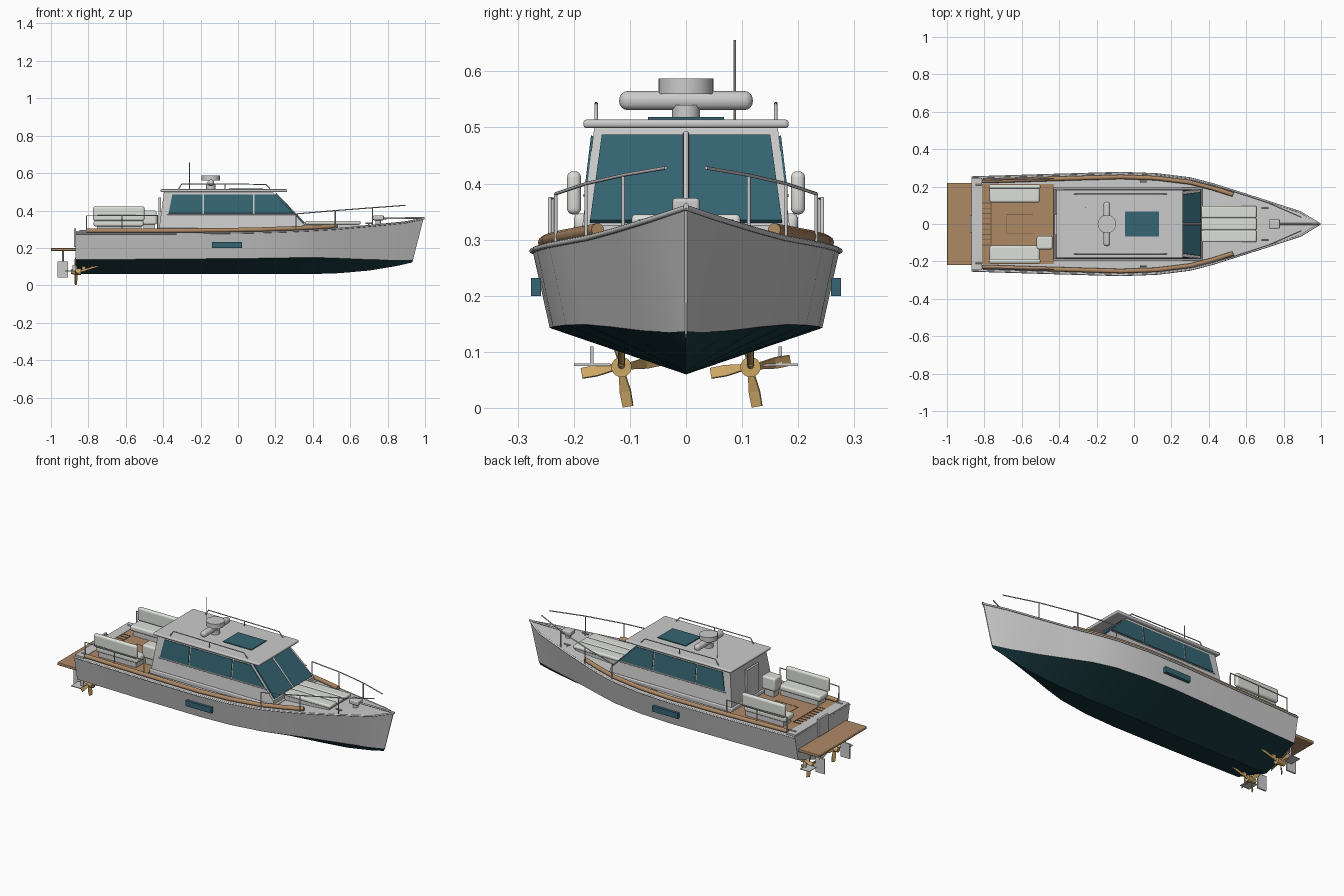
import bpy, bmesh, math
from mathutils import Vector

if "Cube" in bpy.data.objects:
    bpy.data.objects.remove(bpy.data.objects["Cube"])


def mat(name, c):
    m = bpy.data.materials.new(name)
    m.diffuse_color = (*c, 1)
    m.use_nodes = True
    m.node_tree.nodes["Principled BSDF"].inputs["Base Color"].default_value = m.diffuse_color
    return m


TEAK = mat("teak", (.42, .25, .13))
GROOVE = mat("groove", (.16, .09, .05))
GLASS = mat("glass", (.035, .13, .17))
PAINT = mat("bottom_paint", (.01, .045, .055))
BRASS = mat("brass", (.6, .38, .13))
CREAM = mat("cushion", (.72, .74, .69))
HULL = mat("hull_grey", (.6, .6, .6))


def mesh(name, verts, faces, m=None):
    me = bpy.data.meshes.new(name)
    me.from_pydata(verts, [], faces)
    ob = bpy.data.objects.new(name, me)
    bpy.context.collection.objects.link(ob)
    bm = bmesh.new()
    bm.from_mesh(me)
    bmesh.ops.recalc_face_normals(bm, faces=bm.faces)
    bm.to_mesh(me)
    bm.free()
    if m:
        me.materials.append(m)
    return ob


def smooth(ob, angle=35):
    bpy.ops.object.select_all(action='DESELECT')
    ob.select_set(True)
    bpy.context.view_layer.objects.active = ob
    bpy.ops.object.shade_smooth_by_angle(angle=math.radians(angle))


def box(name, x0, x1, y0, y1, z0, z1, m=None, bevel=0):
    v = [(x, y, z) for x in (x0, x1) for y in (y0, y1) for z in (z0, z1)]
    f = [(0, 1, 3, 2), (4, 6, 7, 5), (0, 4, 5, 1), (2, 3, 7, 6), (0, 2, 6, 4), (1, 5, 7, 3)]
    ob = mesh(name, v, f, m)
    if bevel:
        b = ob.modifiers.new("bevel", 'BEVEL')
        b.width, b.segments = bevel, 4
        smooth(ob)
    return ob


def cyl(name, a, b, r, m=None, n=24, r2=None):
    a, b = Vector(a), Vector(b)
    bpy.ops.mesh.primitive_cone_add(vertices=n, radius1=r, radius2=r if r2 is None else r2,
                                    depth=(b - a).length, location=(a + b) / 2,
                                    rotation=(b - a).to_track_quat('Z', 'Y').to_euler())
    ob = bpy.context.object
    ob.name = name
    if m:
        ob.data.materials.append(m)
    smooth(ob)
    return ob


def tube(name, pts, r, m=None):
    cu = bpy.data.curves.new(name, 'CURVE')
    cu.dimensions, cu.bevel_depth, cu.bevel_resolution, cu.use_fill_caps = '3D', r, 3, True
    s = cu.splines.new('POLY')
    s.points.add(len(pts) - 1)
    for p, c in zip(s.points, pts):
        p.co = (*c, 1)
    ob = bpy.data.objects.new(name, cu)
    bpy.context.collection.objects.link(ob)
    if m:
        cu.materials.append(m)
    return ob


def panel(name, quad, t, m):
    q = [Vector(p) for p in quad]
    n = (q[1] - q[0]).cross(q[2] - q[0]).normalized() * t
    v = [p - n for p in q] + [p + n for p in q]
    return mesh(name, v, [(0, 1, 2, 3), (4, 5, 6, 7)] + [(i, (i + 1) % 4, (i + 1) % 4 + 4, i + 4) for i in range(4)], m)


# Hull: keel, chine and sheer lofted through stations (x, keel z, chine y, z, sheer y, z)
ST = [(-.87, .06, .222, .138, .25, .28), (-.45, .06, .235, .14, .263, .28),
      (-.07, .06, .243, .143, .274, .283), (.12, .06, .237, .145, .267, .287),
      (.3, .06, .214, .148, .245, .293), (.42, .061, .18, .149, .214, .299),
      (.54, .065, .135, .145, .176, .306), (.7, .079, .078, .138, .125, .32),
      (.85, .104, .03, .135, .063, .339), (.93, .122, .002, .137, .003, .358)]
verts, faces = [], []
for i, (x, kz, cy, cz, sy, sz) in enumerate(ST):
    last = i == len(ST) - 1
    cx, sx = (.936, .992) if last else (x, x + .04 * (i == 8))
    verts += [(x, 0, kz), (cx, cy, cz), (sx, sy, sz), (sx, 0, sz + .003), (sx, -sy, sz), (cx, -cy, cz)]
n = len(ST)
for i in range(n - 1):
    for j in range(6):
        a, b = i * 6 + j, i * 6 + (j + 1) % 6
        faces.append((a, b, b + 6, a + 6))
faces += [tuple(range(6)), tuple(range(6 * n - 6, 6 * n))]
hull = mesh("hull", verts, faces, HULL)
hull.data.materials.append(PAINT)
for i, p in enumerate(hull.data.polygons):
    if i < 6 * (n - 1) and i % 6 in (0, 5):
        p.material_index = 1
smooth(hull, 25)


def sheer(x):
    for a, b in zip(ST, ST[1:]):
        if x <= b[0]:
            t = (x - a[0]) / (b[0] - a[0])
            return a[4] + t * (b[4] - a[4]), a[5] + t * (b[5] - a[5])
    return ST[-1][4:]


# Cabin shell, side walls lean inward
def wall(z):
    return .19 - (z - .28) * .12


prof = [(-.425, .28), (.36, .28), (.355, .325), (.18, .505), (-.395, .505)]
v = [(x, s * wall(z), z) for s in (1, -1) for x, z in prof]
mesh("cabin", v, [(0, 1, 2, 3, 4), (5, 6, 7, 8, 9)] + [(i, (i + 1) % 5, (i + 1) % 5 + 5, i + 5) for i in range(5)])
box("cabin_sill", -.43, .365, -.196, .196, .28, .306, None, .005)
box("cabin_roof", -.415, .262, -.183, .183, .499, .514, None, .006)
box("roof_hatch", -.047, .133, -.068, .068, .513, .519, GLASS)
box("cabin_door", -.425, -.412, -.06, .05, .3, .47)
for s in (1, -1):
    # Side windows follow the windscreen rake at the front
    edges = [(-.375, -.355), (-.187, -.187), (.085, .085), (.3, .2)]
    for i in range(3):
        (b0, t0), (b1, t1) = edges[i], edges[i + 1]
        g = .004
        panel("side_window", [(b0 + g, s * wall(.385), .385), (b1 - g, s * wall(.385), .385),
                              (t1 - g, s * wall(.485), .485), (t0 + g, s * wall(.485), .485)], .004, GLASS)
    tube("window_trim", [(-.38, s * (wall(.38) + .003), .379), (.31, s * (wall(.38) + .003), .379)], .003)
    # Windscreen halves
    panel("windscreen", [(.352, s * .006, .332), (.352, s * .171, .332), (.203, s * .15, .485), (.203, s * .006, .485)], .004, GLASS)
    # Roof rails
    tube("roof_rail", [(-.32, s * .16, .512), (-.3, s * .16, .543), (.15, s * .16, .54), (.175, s * .16, .512)], .003)
    tube("roof_rail_post", [(-.07, s * .16, .512), (-.07, s * .16, .541)], .003)
    # Teak side rails and gunwale strip
    pts = []
    for x in (-.81, -.45, -.07, .12, .3, .42, .53):
        y, z = sheer(x)
        pts.append((x, s * (y - .022), z + .012))
    tube("teak_side_rail", pts, .012, TEAK)
    tube("gunwale", [(q[0], s * q[4], q[5] - .003) for q in ST[:8]] + [(.89, s * .063, .336), (.994, 0, .357)], .005)
    # Bow rail and posts
    rail = [(.31, s * .232, .382), (.52, s * .178, .4), (.72, s * .112, .415), (.895, s * .036, .428)]
    tube("bow_rail", rail, .003)
    for p in rail[:3]:
        tube("bow_rail_post", [p, (p[0], p[1], sheer(p[0])[1])], .003)
    # Stern rail and posts
    tube("stern_rail", [(-.81, s * .235, .28), (-.81, s * .235, .372), (-.43, s * .243, .374), (-.43, s * .243, .28)], .0035)
    tube("stern_rail_post", [(-.62, s * .238, .28), (-.62, s * .238, .373)], .003)
    # Hull portlight
    box("portlight", -.14, .022, min(s * .258, s * .276), max(s * .258, s * .276), .2, .232, GLASS)
    # Cockpit benches
    ys = sorted((s * .115, s * .2))
    box("bench_base", -.755, -.515, ys[0] + .008, ys[1] - .008, .283, .318)
    box("bench_cushion", -.772, -.505, *ys, .315, .347, CREAM, .011)
    ys = sorted((s * .187, s * .212))
    box("bench_back", -.775, -.5, *ys, .345, .422, CREAM, .011)
    # Deck cleats
    for x, y in ((.7, .083), (.05, .225), (-.83, .21)):
        z = sheer(x)[1]
        tube("cleat", [(x - .018, s * y, z + .012), (x + .018, s * y, z + .012)], .004)
        tube("cleat_foot", [(x, s * y, z - .004), (x, s * y, z + .012)], .004)
    # Propeller, shaft and rudder
    y = s * .115
    cyl("propeller_hub", (-.892, y, .073), (-.84, y, .073), .013, BRASS, 24, .018)
    cyl("propeller_shaft", (-.85, y, .073), (-.72, y, .112), .006, BRASS, 12)
    box("shaft_bracket", -.835, -.815, y - .004, y + .004, .075, .125, BRASS)
    for k in range(4):
        a = math.radians(10 + 90 * k)
        rows = []
        for r, w, tw in ((.012, .008, .9), (.045, .0115, .6), (.072, .01, .45)):
            for e in (-1, 1):
                c, d = e * w * math.cos(tw), e * w * math.sin(tw)
                rows.append((-.868 + d, y + r * math.cos(a) - c * math.sin(a), .0735 + r * math.sin(a) + c * math.cos(a)))
        blade = mesh("propeller_blade", rows, [(0, 1, 3, 2), (2, 3, 5, 4)], BRASS)
        blade.modifiers.new("thick", 'SOLIDIFY').thickness = .003
    box("rudder", -.965, -.908, y - .004, y + .004, .042, .128)
    cyl("rudder_stock", (-.935, y, .12), (-.935, y, .188), .005, None, 12)
    box("trim_tab", -.925, -.866, *sorted((s * .135, s * .2)), .075, .079)
    box("tab_arm", -.885, -.866, s * .168 - .003, s * .168 + .003, .079, .11)

tube("windscreen_mullion", [(.36, 0, .326), (.203, 0, .49)], .005)

# Cockpit sole, hatch and slatted grating
box("cockpit_sole", -.812, -.428, -.215, .215, .275, .288, TEAK)
sq = [(-.68, -.05), (-.54, -.05), (-.54, .05), (-.68, .05), (-.68, -.05)]
tube("sole_hatch_seam", [(x, y, .288) for x, y in sq], .0015, GROOVE)
box("grating_edge", -.766, -.762, -.115, .115, .287, .29, GROOVE)
for k in range(9):
    y = -.112 + k * .028
    box("grating_slot", -.81, -.766, y - .002, y + .002, .287, .29, GROOVE)
box("stern_coaming", -.869, -.812, -.245, .245, .275, .29)
box("helm_seat", -.52, -.435, -.135, -.065, .325, .4, CREAM, .01)
box("helm_seat_base", -.505, -.445, -.122, -.078, .283, .33)

# Transom door and swim platform
box("transom_door", -.878, -.866, -.045, .045, .205, .305)
box("swim_platform", -1, -.866, -.22, .22, .184, .2, TEAK, .004)

# Foredeck sunpad in three strips on a low plinth
box("sunpad_base", .36, .645, -.09, .09, .29, .328)
for k in range(3):
    y = -.065 + k * .065
    box("sunpad", .36, .655, y - .032, y + .032, .325, .345, CREAM, .008)

# Windlass and anchor roller
box("windlass", .722, .78, -.024, .024, .348, .374, None, .006)
cyl("windlass_foot", (.75, 0, .315), (.75, 0, .35), .014)
tube("anchor_shank", [(.78, 0, .358), (.95, 0, .36), (.998, 0, .36)], .005)

# Radar, pedestal and antenna
box("radar_scanner", -.163, -.127, -.119, .119, .531, .565, None, .015)
cyl("radar_pedestal", (-.145, 0, .512), (-.145, 0, .54), .025)
cyl("radar_dome", (-.145, 0, .56), (-.145, 0, .587), .049, None, 32)
cyl("antenna", (-.26, .087, .512), (-.26, .087, .656), .0025, None, 10)
